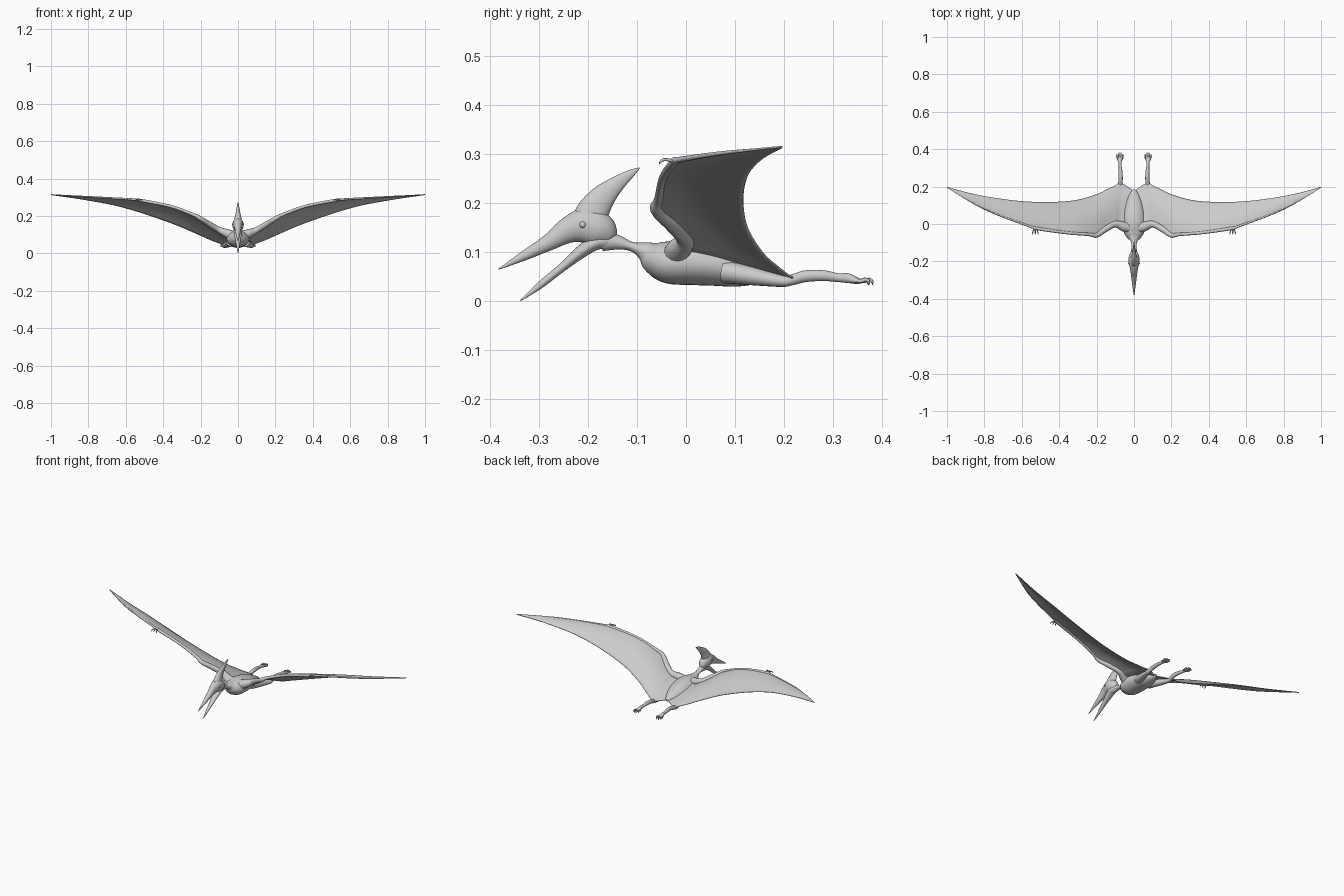
import bpy, bmesh, math
from mathutils import Vector


def spline(keys, steps):
    """Catmull-Rom resampling of rows of numbers."""
    k = [keys[0]] + list(keys) + [keys[-1]]
    out = []
    for i in range(1, len(k) - 2):
        for s in range(steps):
            t = s / steps
            out.append([0.5 * (2 * b + (c - a) * t + (2 * a - 5 * b + 4 * c - d) * t * t
                               + (3 * b - a - 3 * c + d) * t ** 3)
                        for a, b, c, d in zip(k[i - 1], k[i], k[i + 1], k[i + 2])])
    return out + [list(keys[-1])]


def finish(name, bm, mirror, angle=60):
    bmesh.ops.recalc_face_normals(bm, faces=bm.faces)
    me = bpy.data.meshes.new(name)
    bm.to_mesh(me)
    bm.free()
    ob = bpy.data.objects.new(name, me)
    bpy.context.collection.objects.link(ob)
    bpy.context.view_layer.objects.active = ob
    ob.select_set(True)
    bpy.ops.object.shade_smooth_by_angle(angle=math.radians(angle))
    ob.select_set(False)
    if mirror:
        ob.modifiers.new("mirror", 'MIRROR')
    return ob


def loft(name, keys, mirror=False, sides=20, steps=5):
    """Tube through rows (x, y, z, side radius, up radius)."""
    rows = spline(keys, steps)
    pts = [Vector(r[:3]) for r in rows]
    bm = bmesh.new()
    rings = []
    for i, r in enumerate(rows):
        t = (pts[min(i + 1, len(pts) - 1)] - pts[max(i - 1, 0)]).normalized()
        side = t.cross(Vector((0, 0, 1))).normalized()
        up = side.cross(t)
        rings.append([bm.verts.new(pts[i] + side * max(r[3], .0006) * math.cos(a)
                                   + up * max(r[4], .0006) * math.sin(a))
                      for a in (2 * math.pi * j / sides for j in range(sides))])
    for a, b in zip(rings, rings[1:]):
        for j in range(sides):
            n = (j + 1) % sides
            bm.faces.new((a[j], a[n], b[n], b[j]))
    bm.faces.new(rings[0])
    bm.faces.new(rings[-1])
    return finish(name, bm, mirror)


# Neck and torso
loft("neck_and_body", [
    (0, -.17, .122, .018, .02), (0, -.14, .12, .015, .015), (0, -.11, .111, .014, .0095),
    (0, -.085, .102, .022, .02), (0, -.065, .09, .042, .034), (0, -.035, .08, .058, .044),
    (0, .01, .079, .062, .046), (0, .06, .073, .058, .042), (0, .105, .064, .048, .035),
    (0, .15, .058, .03, .022), (0, .185, .056, .008, .006)], sides=28)

# Skull with upper beak
loft("skull_and_upper_beak", [
    (0, -.383, .065, .001, .001), (0, -.33, .093, .009, .01), (0, -.28, .12, .015, .017),
    (0, -.24, .145, .021, .027), (0, -.205, .154, .029, .037), (0, -.175, .145, .028, .035),
    (0, -.155, .132, .018, .022), (0, -.147, .126, .006, .008)], sides=24)

# Head crest
loft("head_crest", [
    (0, -.208, .15, .02, .03), (0, -.192, .18, .02, .033), (0, -.17, .212, .013, .026),
    (0, -.14, .24, .008, .016), (0, -.112, .261, .004, .008), (0, -.095, .272, .001, .001)])

# Lower jaw
loft("lower_jaw", [
    (0, -.338, .001, .001, .001), (0, -.3, .031, .007, .007), (0, -.25, .071, .014, .009),
    (0, -.215, .1, .02, .013), (0, -.185, .119, .023, .015), (0, -.155, .123, .016, .015)])

# Eyes
bm = bmesh.new()
bmesh.ops.create_uvsphere(bm, u_segments=14, v_segments=10, radius=.007)
bmesh.ops.translate(bm, verts=bm.verts, vec=(.025, -.211, .156))
finish("eyes", bm, True)

# Wing membrane: x, leading y, leading z, trailing y, trailing z
stations = [
    (0, -.03, .10, .176, .056), (.07, -.012, .112, .22, .045), (.1, -.01, .127, .206, .055),
    (.14, -.03, .15, .187, .07), (.2, -.062, .187, .158, .096), (.3, -.056, .235, .129, .14),
    (.4, -.047, .264, .118, .178), (.53, -.026, .286, .117, .222), (.66, .02, .296, .127, .258),
    (.8, .077, .303, .148, .284), (.9, .132, .309, .17, .3), (1, .194, .315, .197, .314)]
bm = bmesh.new()
N = 14
grid = []
for x, y0, z0, y1, z1 in spline(stations, 4):
    camber = .1 * (y1 - y0) * min(1, x / .2)
    grid.append([bm.verts.new((x, y0 + (y1 - y0) * v, z0 + (z1 - z0) * v
                               + camber * math.sin(math.pi * v)))
                 for v in (j / N for j in range(N + 1))])
for a, b in zip(grid, grid[1:]):
    for j in range(N):
        bm.faces.new((a[j], a[j + 1], b[j + 1], b[j]))
wing = finish("wing_membrane", bm, True)
thick = wing.modifiers.new("thickness", 'SOLIDIFY')
thick.thickness = .004
thick.offset = 0

# Arm and long wing finger along the leading edge
loft("wing_arm", [
    (.02, -.02, .09, .03, .03), (.055, -.014, .106, .026, .024), (.1, -.001, .125, .018, .017),
    (.15, -.026, .154, .016, .015), (.2, -.06, .186, .013, .012), (.24, -.056, .208, .009, .009),
    (.36, -.047, .252, .008, .008), (.52, -.024, .284, .009, .008), (.56, -.012, .289, .006, .006),
    (.8, .08, .303, .004, .004), (1, .195, .315, .001, .001)], True, sides=14)

# Clawed hand fingers
for i, dx in enumerate((-.012, 0, .012)):
    x = .528 + dx
    loft("hand_finger_%d" % (i + 1), [
        (.528 + dx * .4, -.022, .285, .004, .004), (x, -.04, .289, .003, .003),
        (x + dx * .3, -.05, .287, .003, .003), (x + dx * .4, -.055, .279, .0006, .0006)],
        True, sides=8, steps=3)

# Legs trailing backwards
loft("leg", [
    (.035, .08, .06, .028, .024), (.055, .14, .05, .02, .018), (.07, .195, .041, .014, .012),
    (.073, .215, .043, .012, .011), (.071, .245, .051, .011, .012), (.072, .28, .052, .01, .011),
    (.074, .31, .048, .008, .009), (.075, .33, .047, .009, .01), (.076, .348, .042, .012, .007),
    (.077, .36, .04, .008, .004)], True, sides=16)

# Clawed toes
for i, (dx, end) in enumerate(((-.016, .372), (-.006, .381), (.005, .381), (.015, .374))):
    x = .076 + dx
    loft("toe_%d" % (i + 1), [
        (.076 + dx * .4, .338, .043, .005, .005), (x, end - .017, .041, .0038, .004),
        (x, end - .007, .044, .003, .004), (x, end - .001, .04, .003, .003),
        (x, end, .033, .0006, .0006)], True, sides=8, steps=3)
